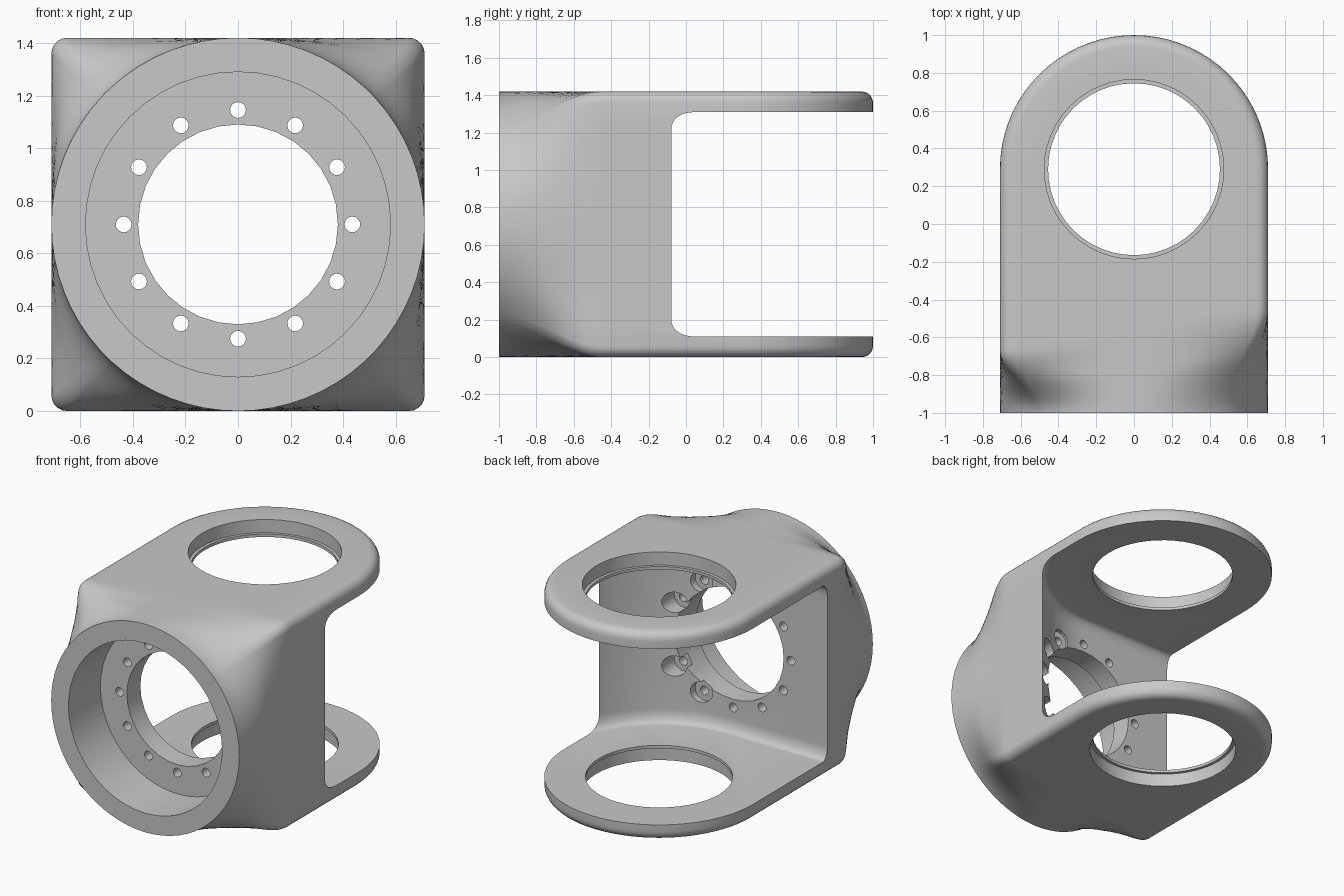
import bpy, bmesh, math
from math import sin, cos, pi
from mathutils import Matrix, Vector

if "Cube" in bpy.data.objects:
    bpy.data.objects.remove(bpy.data.objects["Cube"])

HALF = 0.71      # half width, also flange radius and axis height
PIVOT_Y = 0.29   # centre of the rounded arm ends
FILLET = 0.06
GAP_R = 0.80     # radius of the rounded side of the arm gap
WALL_Y = PIVOT_Y - GAP_R   # rear face of the flange wall
FLOOR_Y = -0.655           # floor of the flange recess


def make_object(name, bm):
    bmesh.ops.recalc_face_normals(bm, faces=bm.faces)
    mesh = bpy.data.meshes.new(name)
    bm.to_mesh(mesh)
    bm.free()
    obj = bpy.data.objects.new(name, mesh)
    bpy.context.collection.objects.link(obj)
    return obj


def loft(rows, cap_end=True):
    """Skin closed loops of points, capping the ends."""
    bm = bmesh.new()
    loops = [[bm.verts.new(p) for p in row] for row in rows]
    n = len(loops[0])
    for a, b in zip(loops, loops[1:]):
        for i in range(n):
            j = (i + 1) % n
            bm.faces.new((a[i], a[j], b[j], b[i]))
    bm.faces.new(loops[0])
    if cap_end:
        bm.faces.new(loops[-1])
    return bm


def cylinders(name, items):
    """Cylinders along y, each given as radius, x, z, start, end, sides."""
    bm = bmesh.new()
    for radius, x, z, start, end, sides in items:
        place = (Matrix.Translation(Vector((x, (start + end) / 2, z)))
                 @ Matrix.Rotation(pi / 2, 4, 'X'))
        bmesh.ops.create_cone(bm, cap_ends=True, segments=sides,
                              radius1=radius, radius2=radius,
                              depth=end - start, matrix=place)
    return make_object(name, bm)


# Rounded square section, one side and corner turned four times
def square_section():
    inner = HALF - FILLET
    limit = math.atan2(inner, HALF)
    side = [(HALF, HALF * math.tan(limit * k / 8)) for k in range(-8, 8)]
    corner = [(inner + FILLET * cos(a), inner + FILLET * sin(a))
              for a in (pi / 2 * k / 5 for k in range(5))]
    points = []
    for q in range(4):
        c, s = ((1, 0), (0, 1), (-1, 0), (0, -1))[q]
        points += [(c * u - s * v, s * u + c * v) for u, v in side + corner]
    return points


# Flange end: the circle swells into the square, later on the left side
def blended(point, y):
    u, v = point
    length = math.hypot(u, v)
    lean = max(-1, min(1, 1.42 * u / length))
    begin = -0.565 + 0.11 * lean
    t = max(0, min(1, (begin - y) / (begin + 1)))
    t = t * t * (3 - 2 * t)
    straight = (1 - t) * length + t * HALF
    # soften the corner crease with a superellipse of the same diagonal
    p = 1 / (0.5 - math.log2(1.355 * (1 - t) + t))
    soft = HALF * length / (abs(u) ** p + abs(v) ** p) ** (1 / p)
    weight = 0.5 * min(1, 2 * t)
    scale = ((1 - weight) * straight + weight * soft) / length
    return (u * scale, y, HALF + v * scale)


section = square_section()
rows = [[blended(p, -1 + 0.6 * k / 24) for p in section] for k in range(25)]

# Arm end: each half section swings round the pivot until both meet
for k in range(19):
    a = pi / 2 * k / 18
    rows.append([(u * cos(a), PIVOT_Y + abs(u) * sin(a), HALF + v)
                 for u, v in section])
bm = loft(rows, cap_end=False)
bmesh.ops.remove_doubles(bm, verts=bm.verts, dist=0.0001)
body = make_object("fork_yoke", bm)


# Space between the arms: round on one side, straight on the other
def footprint(inset, z):
    r = GAP_R - inset
    arc = [(r * sin(a), PIVOT_Y - r * cos(a), z)
           for a in (pi / 2 * k / 32 for k in range(33))]
    return arc + [(r, 1.5, z), (-1, 1.5, z), (-1, PIVOT_Y - r, z)]


layers = []
for k in range(9):
    a = pi / 2 * k / 8
    layers.append((0.05 * (1 - sin(a)), 0.11 + 0.09 * (1 - cos(a))))
layers += [(d, 2 * HALF - z) for d, z in reversed(layers)]
cutters = [make_object("arm_gap_cutter", loft([footprint(d, z) for d, z in layers]))]


# Bearing holes through both arms, narrower at a thin inner lip
def ring(radius, z):
    return [(radius * cos(a), PIVOT_Y + radius * sin(a), z)
            for a in (2 * pi * k / 48 for k in range(48))]


seat, lip = 0.475, 0.455
steps = [(seat, -0.2), (seat, 0.09), (lip, 0.09)]
steps += [(r, 2 * HALF - z) for r, z in reversed(steps)]
cutters.append(make_object("bearing_cutter", loft([ring(r, z) for r, z in steps])))

# Flange recess and centre opening
cutters.append(cylinders("recess_cutter", [(0.58, 0, HALF, -1.2, FLOOR_Y, 48)]))
cutters.append(cylinders("centre_cutter", [(0.38, 0, HALF, -0.9, -0.1, 32)]))

# Bolt holes, with pockets where the wall is thick
bolts, pockets = [], []
for k in range(12):
    a = 2 * pi * k / 12
    x, z = 0.435 * cos(a), HALF + 0.435 * sin(a)
    bolts.append((0.03, x, z, -0.9, -0.2, 16))
    if x > 0.1:
        pockets.append((0.07, x, z, WALL_Y, -0.2, 20))
cutters.append(cylinders("pocket_cutter", pockets))
cutters.append(cylinders("bolt_cutter", bolts))

# Cut everything out and keep the finished mesh
for cutter in cutters:
    cutter.hide_render = True
    mod = body.modifiers.new(cutter.name, 'BOOLEAN')
    mod.operation = 'DIFFERENCE'
    mod.solver = 'EXACT'
    mod.object = cutter
bpy.context.view_layer.update()
graph = bpy.context.evaluated_depsgraph_get()
finished = bpy.data.meshes.new_from_object(body.evaluated_get(graph))
body.modifiers.clear()
body.data = finished
for cutter in cutters:
    bpy.data.objects.remove(cutter)

# Plain grey metal
grey = bpy.data.materials.new("grey_metal")
grey.use_nodes = True
colour = (0.58, 0.58, 0.58, 1)
grey.diffuse_color = colour
grey.node_tree.nodes["Principled BSDF"].inputs["Base Color"].default_value = colour
body.data.materials.clear()
body.data.materials.append(grey)

bpy.ops.object.select_all(action='DESELECT')
body.select_set(True)
bpy.context.view_layer.objects.active = body
bpy.ops.object.shade_smooth_by_angle(angle=math.radians(30))
